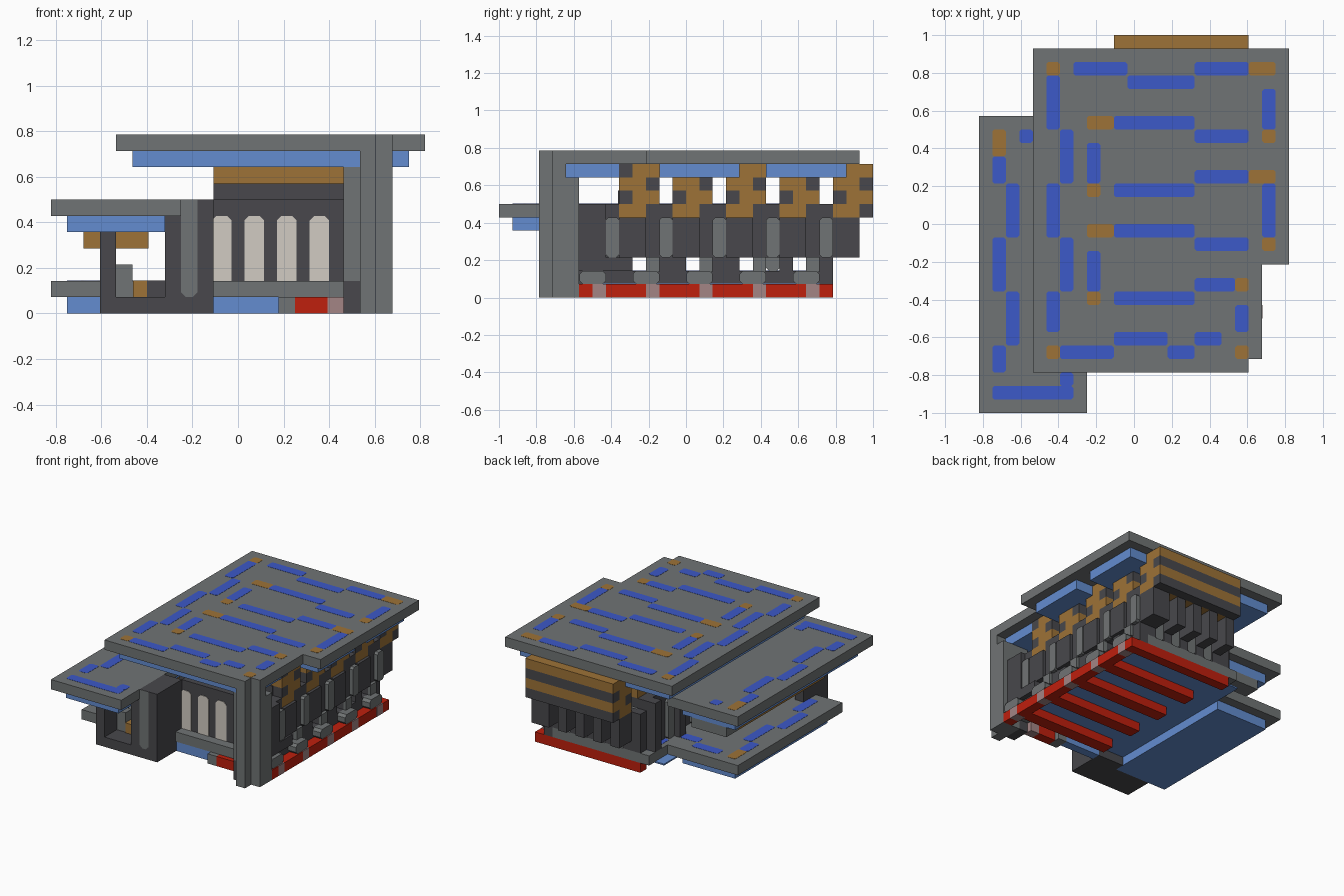
import bpy, bmesh

if "Cube" in bpy.data.objects:
    bpy.data.objects.remove(bpy.data.objects["Cube"])

U = 1 / 14  # one block of the building grid


def material(name, rgb):
    m = bpy.data.materials.new(name)
    m.diffuse_color = (*rgb, 1)
    m.use_nodes = True
    m.node_tree.nodes["Principled BSDF"].inputs["Base Color"].default_value = m.diffuse_color
    return m


GREY = material("stone grey", (.163, .174, .176))
DARK = material("dark stone", (.065, .064, .072))
SKY = material("light blue", (.125, .265, .630))
BLUE = material("tile blue", (.045, .100, .580))
BROWN = material("timber brown", (.340, .170, .038))
RED = material("red", (.520, .014, .004))
PINK = material("dusty pink", (.370, .235, .235))
PALE = material("pale window", (.640, .600, .540))


def prism(bm, outline, lo, hi, place):
    """Extrude a closed 2D outline between two levels."""
    a = [bm.verts.new([c * U for c in place(p, q, lo)]) for p, q in outline]
    b = [bm.verts.new([c * U for c in place(p, q, hi)]) for p, q in outline]
    n = len(a)
    bm.faces.new(a[::-1])
    bm.faces.new(b)
    for i in range(n):
        bm.faces.new((a[i], a[(i + 1) % n], b[(i + 1) % n], b[i]))


def finish(name, mat, bm):
    bmesh.ops.recalc_face_normals(bm, faces=bm.faces)
    me = bpy.data.meshes.new(name)
    bm.to_mesh(me)
    bm.free()
    me.materials.append(mat)
    ob = bpy.data.objects.new(name, me)
    bpy.context.collection.objects.link(ob)


def flat(p, q, h):
    return (p, q, h)


def upright(p, q, h):
    return (p, h, q)


def sideways(p, q, h):
    return (h, p, q)


def cut_rect(x0, x1, y0, y1, c):
    return [(x0 + c, y0), (x1 - c, y0), (x1, y0 + c), (x1, y1 - c),
            (x1 - c, y1), (x0 + c, y1), (x0, y1 - c), (x0, y0 + c)]


def boxes(name, mat, *items):
    """Each item is x0, x1, y0, y1, z0, z1 in blocks."""
    bm = bmesh.new()
    for x0, x1, y0, y1, z0, z1 in items:
        prism(bm, [(x0, y0), (x1, y0), (x1, y1), (x0, y1)], z0, z1, flat)
    finish(name, mat, bm)


def plates(name, mat, rects, lo, hi, place=flat, c=.15):
    bm = bmesh.new()
    for r in rects:
        prism(bm, cut_rect(*r, c), lo, hi, place)
    finish(name, mat, bm)


def slab(name, mat, outline, z0, z1, place=flat):
    bm = bmesh.new()
    prism(bm, outline, z0, z1, place)
    finish(name, mat, bm)


def cells(x, spans):
    return [(x, x + 1, a, b) for a, b in spans]


# Main roof with stepped right edge, and the blue layer under it
slab("main_roof", GREY, [(-7.5, -11), (8.5, -11), (8.5, -10), (9.5, -10), (9.5, -3),
                         (11.5, -3), (11.5, 13), (-7.5, 13)], 10, 11)
boxes("roof_underlayer", SKY, (-6.5, 7.5, -10, 12, 9, 10))
boxes("roof_underlayer_tabs", SKY, (7.5, 8.45, -9, -5, 9, 10),
      (7.5, 10.5, -2, 4, 9, 10), (7.5, 10.5, 6, 12, 9, 10))

# Lower roof and its layers
boxes("lower_roof", GREY, (-11.5, -3.5, -14, 8, 6, 7))
boxes("lower_roof_underlayer", SKY, (-10.5, -4.5, -13, 7, 5, 6))
boxes("lower_roof_beam", BROWN, (-9.5, -5.5, -9, 5, 4, 5))
boxes("lower_roof_beam_end", GREY, (-9.5, -5.5, 5, 7, 4, 5))

# Tiles on the main roof
tiles = [(-4.5, -.5, 11, 12), (4.5, 8.5, 11, 12), (-.5, 4.5, 10, 11)]
for y, y2, end in ((7, 6, 8.5), (2, 3, 8.5), (-1, -2, 8.5), (-6, -5, 7.5)):
    tiles += [(-1.5, 4.5, y, y + 1), (4.5, end, y2, y2 + 1)]
tiles += [(-5.5, -1.5, -10, -9), (-1.5, 2.5, -9, -8), (2.5, 4.5, -10, -9), (4.5, 6.5, -9, -8)]
tiles += cells(-6.5, ((7, 11), (-1, 3), (-8, -5))) + cells(-5.5, ((3, 7), (-5, -1)))
tiles += cells(-3.5, ((3, 6), (-5, -2))) + cells(9.5, ((7, 10), (-1, 3))) + cells(7.5, ((-8, -6),))
plates("roof_tiles", BLUE, tiles, 10.97, 11.02)
accents = cells(-6.5, ((11, 12), (-10, -9))) + cells(7.5, ((-10, -9), (-5, -4)))
accents += cells(9.5, ((-2, -1), (6, 7))) + cells(-3.5, ((2, 3), (-6, -5)))
accents += [(8.5, 10.5, y, y + 1) for y in (11, 3)] + [(-3.5, -1.5, y, y + 1) for y in (7, -1)]
plates("roof_accents", BROWN, accents, 10.97, 11.02)

# Tiles on the lower roof and the terrace
zigzag = cells(-10.5, ((3, 5), (-5, -1))) + cells(-9.5, ((-1, 3), (-9, -5)))
plates("lower_roof_tiles", BLUE, zigzag + cells(-10.5, ((-11, -9),)) + cells(-5.5, ((-12, -11),))
       + [(-8.5, -7.5, 6, 7), (-10.5, -4.5, -13, -12)], 6.97, 7.02)
plates("lower_roof_accents", BROWN, cells(-10.5, ((5, 7),)), 6.97, 7.02)
plates("terrace_tiles", BLUE, cells(-10.5, ((3, 5), (-5, -1))) + cells(-9.5, ((-1, 3), (-8, -5)))
       + [(-8.5, -5.5, 6, 7), (-5.5, -3.5, 5, 6), (-3, -2, 7, 10)], 1.97, 2.02)
plates("terrace_accents", BROWN, cells(-10.5, ((5, 7),)), 1.97, 2.02)

# Terrace and main floor, with blue undersides
slab("floor", GREY, [(-11.5, -9), (-4.5, -9), (-4.5, -8), (7.5, -8), (7.5, 11),
                     (-3.5, 11), (-3.5, 8), (-11.5, 8)], 1, 2)
boxes("terrace_underside", SKY, (-10.5, -4.5, -8, 7, 0, 1))
boxes("floor_underside", SKY, (-4.5, 8.5, -7, 10, .9, 1.05), (-1.5, 2.5, -7.9, -7, 0, 1))
boxes("floor_corner_stone", GREY, (2.5, 3.5, -8.5, -7, 0, 1))

# Red base strip, evenly spaced cross bars and pink joints
joints = (-7, -3, 1, 5, 9)
gaps = (-6, -2, 2, 6, 10)
boxes("base_strip", RED, (8.5, 9.5, -8, 11, 0, 1), (-2.5, -1.5, 10, 11, 0, 1),
      (3.5, 5.5, -8.5, -7.5, 0, 1), *[(-1.5, 8.5, y - .3 * (y < 10), y + 1, 0, 1) for y in gaps])
boxes("base_joints", PINK, (5.5, 6.5, -8.5, -7.5, 0, 1),
      *[(8.48, 9.51, y, y + 1, -.01, 1.02) for y in joints])

# Timber frames carrying the roof: brown core with alternating front and back courses
brown, dark = [], []
for y in (-5, -1, 3, 7, 11):
    brown.append((-1.5, 8.5, y + 1, y + 2, 6, 10))
    for z in range(6, 10):
        near, far = (brown, dark) if z % 2 == 0 else (dark, brown)
        near.append((-1.5, 8.5, y, y + 1, z, z + 1))
        far.append((-1.5, 8.5, y + 2, y + 3, z, z + 1))
boxes("timber_frames", BROWN, *brown)
boxes("frame_dark_courses", DARK, *dark)

# Front wall with arched pale windows
boxes("front_wall", DARK, (-1.5, 7.5, -7, -5.05, 2, 7), (-1.5, 7.5, -5.1, -4.9, 7, 8))
plates("front_windows", PALE, [(x, x + 1.2, 1.7, 6) for x in (-1.6, .4, 2.4, 4.4)],
       -7.05, -6.95, upright, .28)

# Side walls on legs, with grey columns in the gaps
legs = ((-7, -4), (-3, 0), (1, 4), (5, 6), (7, 8), (9, 11))
side = [(7.5, 8.5, -8, 11, 1, 2), (8, 9, -8, -6, 2, 7), (8, 9, -6, -4, 2, 3)]
for x in (7.5, -2.5):
    side += [(x, x + 1, -6, 11, 3, 6)]
    side += [(x, x + 1, a, b, 2, 3) for a, b in legs]
side += [(7.5, 8.8, y, y + 2, 3, 6) for y in (-5, -1, 3, 7)]
side += [(7.5, 8.5, y, y + 1, 6, 7) for y in (-6, -3, -2, 1, 2, 5, 6, 9, 10)]
boxes("side_walls", DARK, *side)
plates("side_columns", GREY, [(y, y + 1, 3, 6) for y in gaps], 8, 8.9, sideways, .2)
plates("left_columns", GREY, [(y, y + 1, 2, 6) for y in gaps[:4]], -2.9, -2.2, sideways, .2)
plates("side_footings", GREY, [(y - .98, y + 1, 1, 2) for y in joints], 8.4, 9.4, sideways, .25)
boxes("side_footing_posts", GREY, *[(8.4, 8.8, y, y + 1, 1.9, 3.05) for y in joints[1:]])

# Back colonnade
boxes("back_columns", DARK, *[(-1.5 + 2 * i, -.5 + 2 * i, 11, 13, 3, 6) for i in range(5)],
      (7.5, 8.5, 11, 13, 3, 6), (-1.5, 8.5, 10.2, 11, 5, 6),
      *[(-1.5 + 2 * i, -.5 + 2 * i, 10, 11, 2, 5) for i in range(5)])
plates("back_column_posts", GREY, [(-.5 + 2 * i, .5 + 2 * i, 2, 5) for i in range(4)],
       10, 10.9, upright, .25)

# Left posts between main hall and lower roof
boxes("left_posts", DARK, *[(-3.5, -2.5, y, y + 1, 2, 7) for y in (-3, 1, 5, 9)],
      (-2.5, -1.5, -6, 10, 6, 7))

# Porch block at front left with grey pilaster
boxes("porch", DARK, (-8.5, -4.5, -11, -7, 0, 1), (-8.5, -7.5, -11, -7, 1, 5),
      (-4.5, -1.5, -11, -7, 0, 6), (-3.5, -1.5, -11, -7, 6, 7), (-5.6, -4.5, -9.1, -8, 1, 2.02))
slab("porch_pilaster", GREY, [(-3.5, 1.3), (-3.2, 1), (-2.8, 1), (-2.5, 1.3), (-2.5, 7), (-3.5, 7)],
     -11.02, -10.95, upright)
boxes("porch_step", GREY, (-7.5, -6.5, -9, -8, 2, 3))
boxes("porch_brown_block", BROWN, (-6.45, -5.6, -9.1, -8, 1, 2.02))

# Stepped corner pillar at front right
boxes("corner_pillar", GREY, (7.5, 8.5, -11, -9, 0, 10), (8.5, 9.5, -10, -9, 0, 10),
      (6.5, 9.5, -9, -8, 2, 9), (7.5, 9.5, -9, -8, 0, 2), (6.5, 7.5, -10, -9, 2, 9))
boxes("corner_pillar_foot", DARK, (6.5, 7.5, -10, -8, 0, 2))
